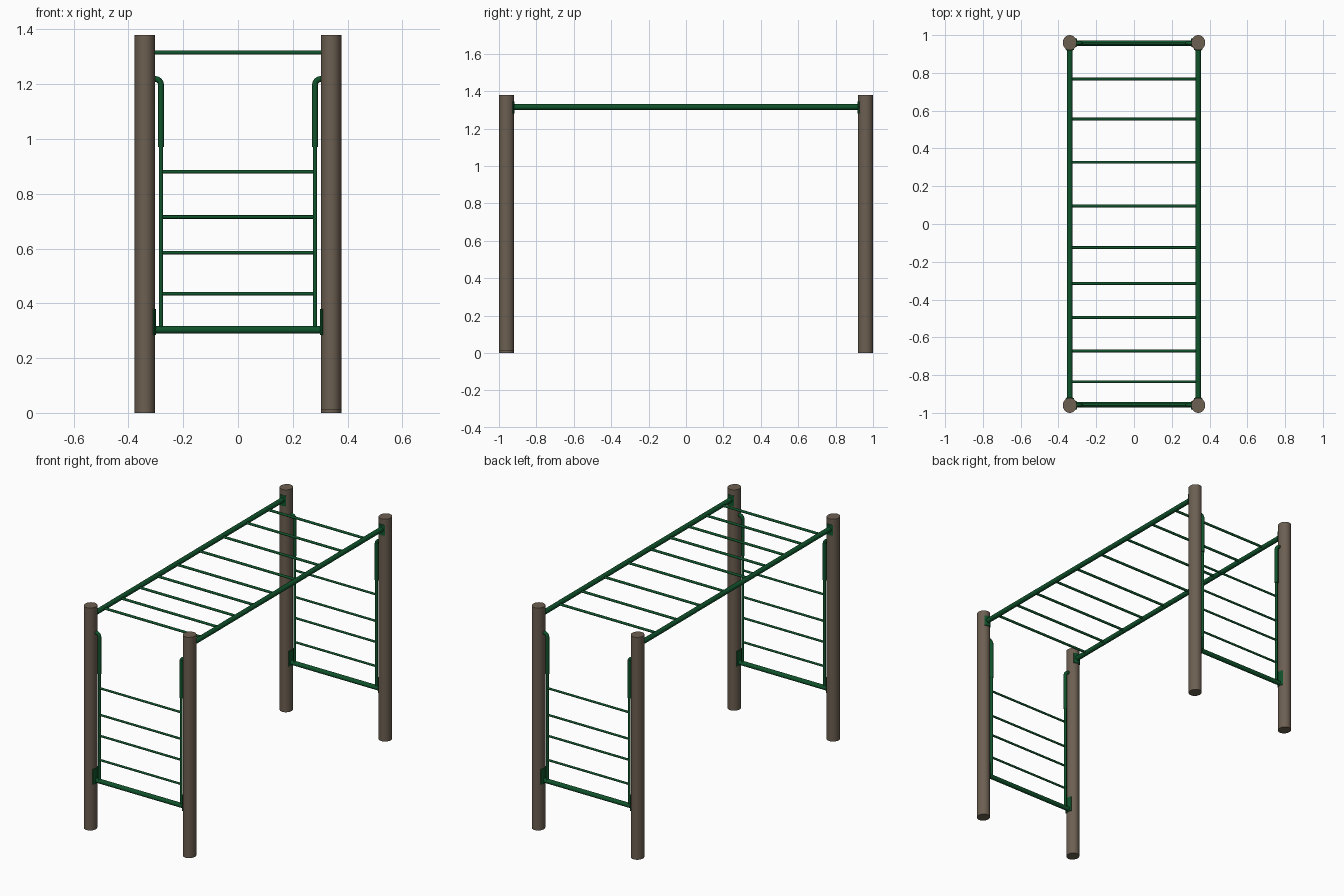
import bpy, bmesh, math
from mathutils import Vector

if "Cube" in bpy.data.objects:
    bpy.data.objects.remove(bpy.data.objects["Cube"])


def material(name, rgb):
    m = bpy.data.materials.new(name)
    m.diffuse_color = (*rgb, 1)
    m.use_nodes = True
    m.node_tree.nodes["Principled BSDF"].inputs["Base Color"].default_value = m.diffuse_color
    return m


WOOD = material("brown wood", (0.15, 0.115, 0.083))
GREEN = material("dark green metal", (0.005, 0.085, 0.024))
PX, PY = 0.34, 0.96      # post centres
RX, RY = 0.037, 0.040    # post radii


def finish(name, bm, mat):
    bmesh.ops.recalc_face_normals(bm, faces=bm.faces)
    me = bpy.data.meshes.new(name)
    bm.to_mesh(me)
    bm.free()
    me.materials.append(mat)
    ob = bpy.data.objects.new(name, me)
    bpy.context.collection.objects.link(ob)
    bpy.ops.object.select_all(action='DESELECT')
    ob.select_set(True)
    bpy.context.view_layer.objects.active = ob
    bpy.ops.object.shade_smooth_by_angle(angle=math.radians(40))
    return ob


def tube(name, pts, r, mat=GREEN, n=16):
    """Sweep a circle along a path, with capped ends."""
    pts = [Vector(p) for p in pts]
    bm = bmesh.new()
    rings = []
    side = None
    for i, p in enumerate(pts):
        d = (pts[min(i + 1, len(pts) - 1)] - pts[max(i - 1, 0)]).normalized()
        if side is None:
            side = d.orthogonal().normalized()
        side = (side - d * side.dot(d)).normalized()
        up = d.cross(side)
        rings.append([bm.verts.new(p + r * (math.cos(a) * side + math.sin(a) * up))
                      for a in (2 * math.pi * k / n for k in range(n))])
    for a, b in zip(rings, rings[1:]):
        for k in range(n):
            bm.faces.new((a[k], a[(k + 1) % n], b[(k + 1) % n], b[k]))
    bm.faces.new(rings[0])
    bm.faces.new(rings[-1])
    return finish(name, bm, mat)


def saddle(name, sx, sy, direction, z0, z1, half=0.6, t=0.004, n=8):
    """Curved plate hugging a post, centred on the given angle."""
    bm = bmesh.new()
    outline = []
    for off, order in ((t, range(n + 1)), (-0.002, range(n, -1, -1))):
        for k in order:
            a = direction + half * (2 * k / n - 1)
            outline.append((sx * PX + (RX + off) * math.cos(a),
                            sy * PY + (RY + off) * math.sin(a)))
    low = [bm.verts.new((x, y, z0)) for x, y in outline]
    high = [bm.verts.new((x, y, z1)) for x, y in outline]
    m = len(low)
    for k in range(m):
        j = (k + 1) % m
        bm.faces.new((low[k], low[j], high[j], high[k]))
    bm.faces.new(low)
    bm.faces.new(high)
    return finish(name, bm, GREEN)


# Posts, rail brackets and end bar brackets
for sx, xn in ((-1, "left"), (1, "right")):
    for sy, yn in ((-1, "front"), (1, "back")):
        tag = f"{yn}_{xn}"
        z0 = 0.01 if (sx, sy) == (1, -1) else 0.0
        post = tube(f"{tag}_post", [(0, 0, z0), (0, 0, 1.38)], 1, WOOD, 32)
        for v in post.data.vertices:
            v.co.x = v.co.x * RX + sx * PX
            v.co.y = v.co.y * RY + sy * PY
        saddle(f"{tag}_rail_bracket", sx, sy, -sy * math.pi / 2, 1.28, 1.345)
        saddle(f"{tag}_bar_bracket", sx, sy, math.pi if sx > 0 else 0, 0.285, 0.38)

        # Ladder upright with a thicker bent grip at the top
        x, y, b = sx * 0.281, sy * 0.957, 0.022
        tube(f"{tag}_upright", [(x, y, 0.30), (x, y, 1.0)], 0.008)
        bend = [(x + sx * b * (1 - math.cos(a)), y, 1.197 + b * math.sin(a))
                for a in (math.pi / 2 * k / 8 for k in range(9))]
        tube(f"{tag}_grip", [(x, y, 0.97)] + bend + [(sx * 0.31, y, 1.219)], 0.0105)

    # Overhead side rails
    tube(f"{xn}_rail", [(sx * PX, -0.925, 1.315), (sx * PX, 0.925, 1.315)], 0.015)

# Overhead rungs
for i, y in enumerate((-0.835, -0.672, -0.495, -0.315, -0.125, 0.095, 0.327, 0.555, 0.767)):
    tube(f"overhead_rung_{i + 1}", [(-0.335, y, 1.315), (0.335, y, 1.315)], 0.0075)

# End ladders: thick bottom bar and thin rungs
for sy, yn in ((-1, "front"), (1, "back")):
    y = sy * 0.957
    tube(f"{yn}_bottom_bar", [(-0.308, y, 0.303), (0.308, y, 0.303)], 0.014)
    for i, z in enumerate((0.435, 0.585, 0.715, 0.88)):
        tube(f"{yn}_ladder_rung_{i + 1}", [(-0.28, y, z), (0.28, y, z)], 0.0065)
